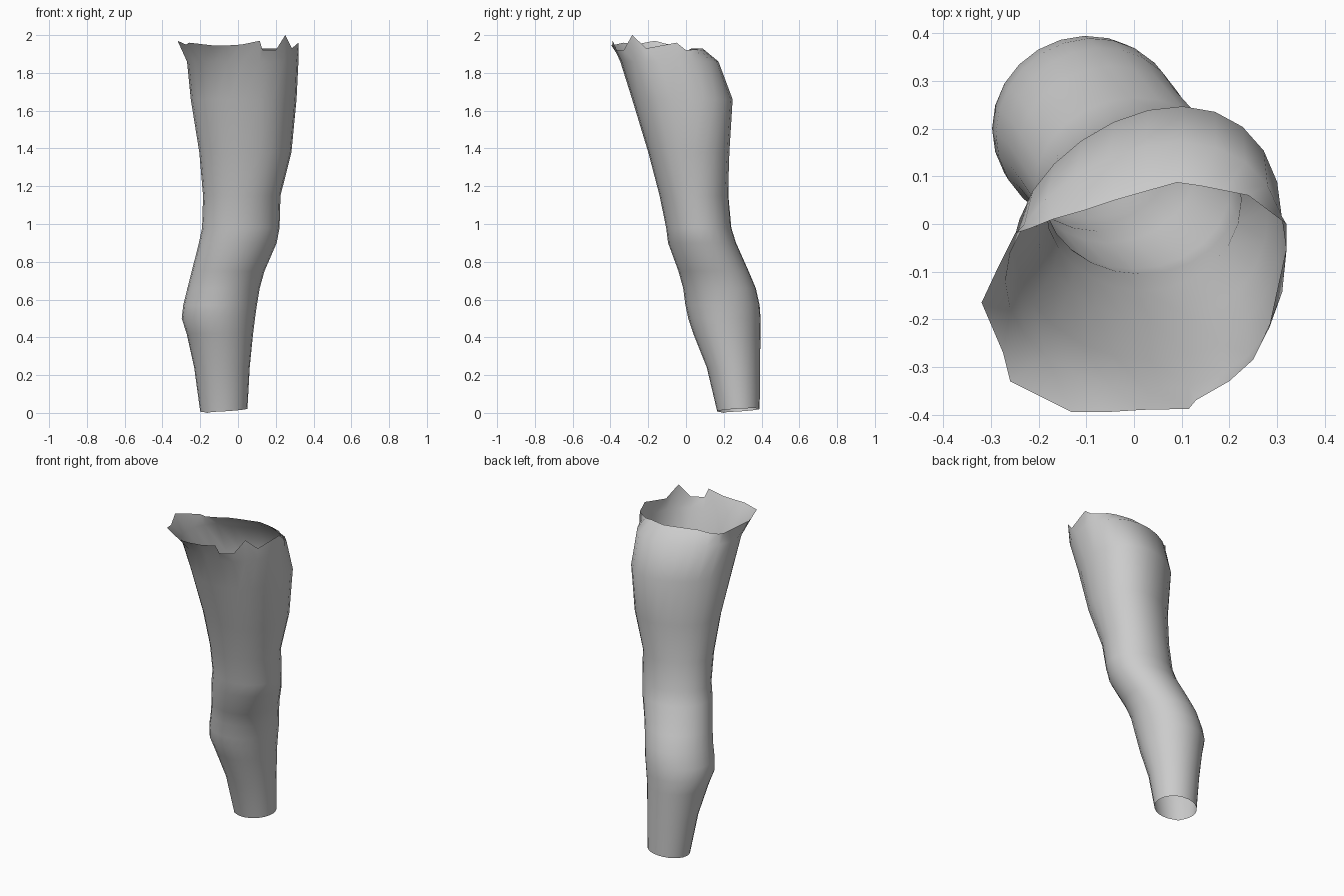
import bpy, bmesh
from math import sin, cos, pi, radians

SIDES = 24

# Cross-sections: z, x min, x max, y min, y max, skew in degrees
SECTIONS = [
    (0.015, -0.20, 0.05, 0.165, 0.39, 0),
    (0.24, -0.232, 0.062, 0.11, 0.392, 0),
    (0.42, -0.272, 0.08, 0.038, 0.394, 0),
    (0.50, -0.298, 0.09, 0.012, 0.395, 2),
    (0.57, -0.29, 0.10, -0.003, 0.39, 3),
    (0.66, -0.268, 0.115, -0.015, 0.37, 3),
    (0.75, -0.245, 0.14, -0.04, 0.332, 3),
    (0.90, -0.207, 0.205, -0.095, 0.265, 2),
    (0.98, -0.19, 0.22, -0.105, 0.24, 2),
    (1.15, -0.185, 0.225, -0.14, 0.225, 5),
    (1.38, -0.205, 0.283, -0.20, 0.23, 12),
    (1.66, -0.25, 0.31, -0.285, 0.247, 14),
    (1.86, -0.27, 0.32, -0.348, 0.172, 14),
]

# Torn upper edge, counter-clockwise from +x
RIM = [
    (.32, -.05, 1.96), (.32, .00, 1.92), (.24, .06, 1.925), (.19, .07, 1.93),
    (.14, .08, 1.93), (.09, .087, 1.93), (.03, .07, 1.93), (-.04, .05, 1.93),
    (-.10, .03, 1.93), (-.17, .01, 1.92), (-.22, -.01, 1.92), (-.25, -.02, 1.93),
    (-.285, -.09, 1.95), (-.32, -.165, 1.97), (-.275, -.27, 1.95), (-.26, -.33, 1.96),
    (-.13, -.395, 1.945), (-.06, -.395, 1.945), (.02, -.39, 1.95), (.115, -.388, 1.97),
    (.13, -.37, 1.92), (.20, -.33, 1.92), (.25, -.285, 2.0), (.285, -.21, 1.93),
]


def ring(z, x0, x1, y0, y1, skew):
    """Egg-like section: the back is skewed, the front stays straight."""
    pts = []
    for i in range(SIDES):
        t = 2 * pi * i / SIDES
        lean = radians(skew) * (1 + sin(t)) / 2
        x, y = cos(t), sin(t + lean)
        if skew > 10 and x > 0 and y < 0:      # fuller front right of the thigh
            x, y = x ** 0.88, -((-y) ** 0.88)
        pts.append(((x0 + x1) / 2 + (x1 - x0) / 2 * x,
                    (y0 + y1) / 2 + (y1 - y0) / 2 * y, z))
    return pts


# Leg surface: open tube through all sections up to the torn edge
rings = [ring(*s) for s in SECTIONS] + [RIM]
# Ankle opening is slightly tilted
rings[0] = [(x, y, max(0, 0.015 + 0.06 * (x + 0.075) + 0.06 * (y - 0.28))) for x, y, z in rings[0]]
rings[0][15] = (*rings[0][15][:2], 0.0)

bm = bmesh.new()
rows = [[bm.verts.new(p) for p in r] for r in rings]
for low, high in zip(rows, rows[1:]):
    for i in range(SIDES):
        j = (i + 1) % SIDES
        bm.faces.new((low[i], low[j], high[j], high[i]))
for f in bm.faces:
    f.smooth = True

mesh = bpy.data.meshes.new("leg")
bm.to_mesh(mesh)
bm.free()
leg = bpy.data.objects.new("leg", mesh)
bpy.context.collection.objects.link(leg)
